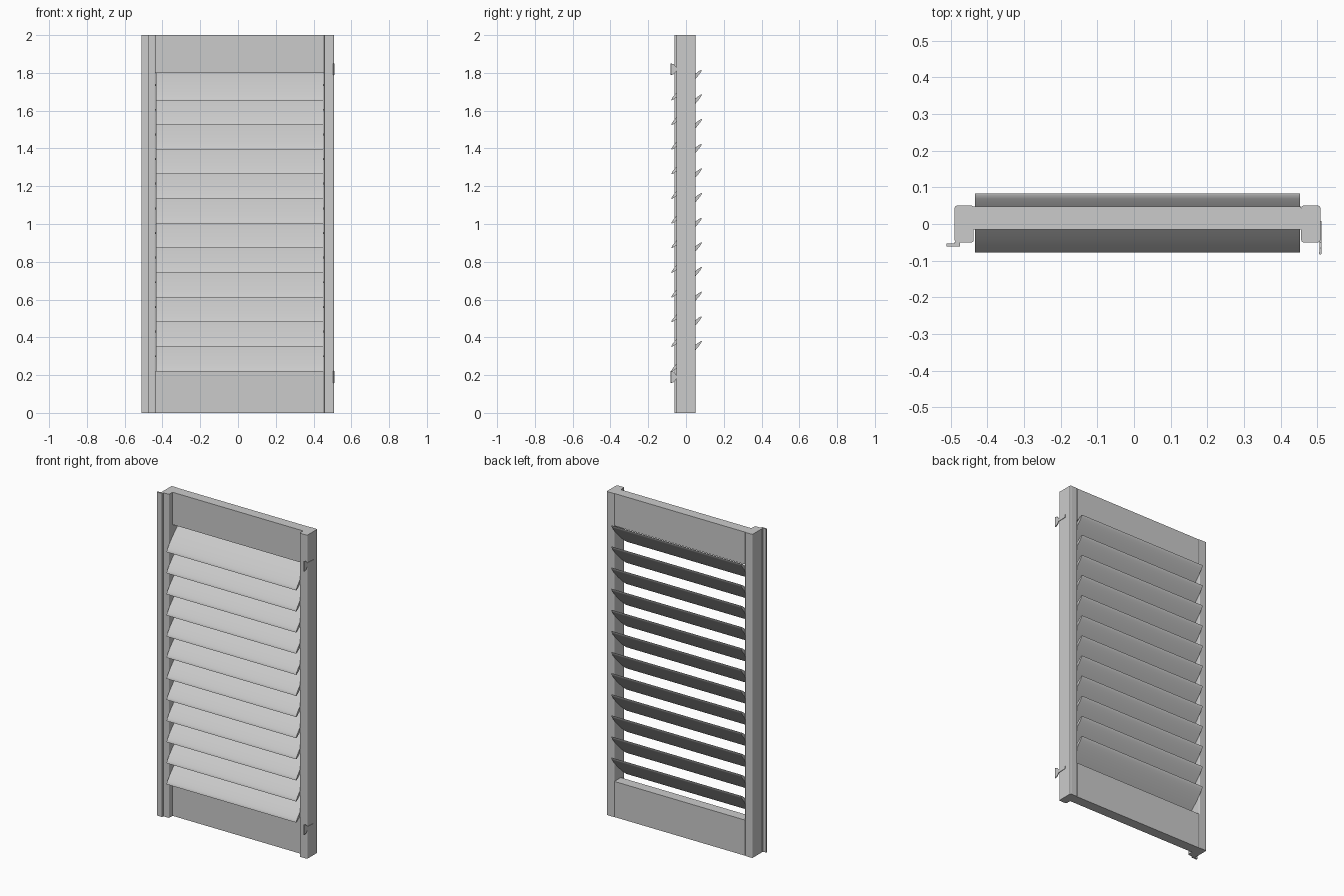
import bpy, bmesh, math
from mathutils import Matrix

if "Cube" in bpy.data.objects:
    bpy.data.objects.remove(bpy.data.objects["Cube"])


def finish(bm, name, smooth=False):
    bmesh.ops.recalc_face_normals(bm, faces=bm.faces[:])
    mesh = bpy.data.meshes.new(name)
    bm.to_mesh(mesh)
    bm.free()
    ob = bpy.data.objects.new(name, mesh)
    bpy.context.collection.objects.link(ob)
    if smooth:
        bpy.context.view_layer.objects.active = ob
        ob.select_set(True)
        bpy.ops.object.shade_smooth_by_angle(angle=math.radians(35))
        ob.select_set(False)
    return ob


def box(name, x0, x1, y0, y1, z0, z1, bevel=0.0):
    bm = bmesh.new()
    bmesh.ops.create_cube(bm, size=1)
    for v in bm.verts:
        v.co.x = x0 + (v.co.x + 0.5) * (x1 - x0)
        v.co.y = y0 + (v.co.y + 0.5) * (y1 - y0)
        v.co.z = z0 + (v.co.z + 0.5) * (z1 - z0)
    ob = finish(bm, name)
    if bevel:
        # round only the long upright edges
        b = bmesh.new()
        b.from_mesh(ob.data)
        edges = [e for e in b.edges if abs(e.verts[0].co.z - e.verts[1].co.z) > 0.01]
        bmesh.ops.bevel(b, geom=edges, offset=bevel, segments=3, profile=0.5, affect='EDGES')
        b.to_mesh(ob.data)
        b.free()
    return ob


def extrude_x(name, profile, x0, x1, smooth=False):
    """Closed (y, z) profile extruded along x."""
    bm = bmesh.new()
    face = bm.faces.new([bm.verts.new((x0, y, z)) for y, z in profile])
    new = bmesh.ops.extrude_face_region(bm, geom=[face])['geom']
    bmesh.ops.translate(bm, vec=(x1 - x0, 0, 0),
                        verts=[g for g in new if isinstance(g, bmesh.types.BMVert)])
    return finish(bm, name, smooth)


def cylinder(name, r, depth, loc, along_x=False):
    bm = bmesh.new()
    rot = Matrix.Rotation(math.pi / 2, 4, 'Y') if along_x else Matrix()
    bmesh.ops.create_cone(bm, cap_ends=True, segments=12, radius1=r, radius2=r,
                          depth=depth, matrix=Matrix.Translation(loc) @ rot)
    return finish(bm, name, True)


# upright stiles
box("left_stile", -0.489, -0.437, -0.05, 0.05, 0, 2, 0.006)
box("right_stile", 0.456, 0.508, -0.05, 0.05, 0, 2, 0.006)

# top and bottom rails, flush with the back of the stiles
box("top_rail", -0.437, 0.456, -0.015, 0.048, 1.8, 2)
box("bottom_rail", -0.437, 0.456, -0.015, 0.048, 0, 0.22)

# closing strip overlapping the front of the left stile
box("closing_strip", -0.511, -0.475, -0.062, -0.053, 0, 2)
box("strip_lip", -0.489, -0.475, -0.053, -0.049, 0, 2)

# twelve tilted lens-shaped slats with pivot pins
c = math.sqrt(0.5)
section = []
for i in range(24):
    t = 2 * math.pi * i / 24
    u, w = 0.114 * math.cos(t), 0.012 * math.sin(t)
    section.append(((u - w) * c, (u + w) * c))
for i in range(12):
    z = 0.30 + 0.1305 * i
    extrude_x(f"slat_{i + 1}", [(y + 0.003, zz + z) for y, zz in section], -0.434, 0.452, True)
    for side, x in (("left", -0.437), ("right", 0.454)):
        cylinder(f"{side}_pin_{i + 1}", 0.005, 0.012, (x, 0.003, z), True)

# hinges on the right side: tapered strap plus barrel
for name, z in (("upper", 1.82), ("lower", 0.19)):
    strap = [(0.008, -0.008), (0.008, 0.008), (-0.05, 0.010), (-0.066, 0.028),
             (-0.08, 0.028), (-0.08, -0.028), (-0.066, -0.028), (-0.05, -0.010)]
    extrude_x(f"{name}_hinge_strap", [(y, z + h) for y, h in strap], 0.506, 0.511)
    cylinder(f"{name}_hinge_barrel", 0.004, 0.062, (0.508, -0.079, z))
